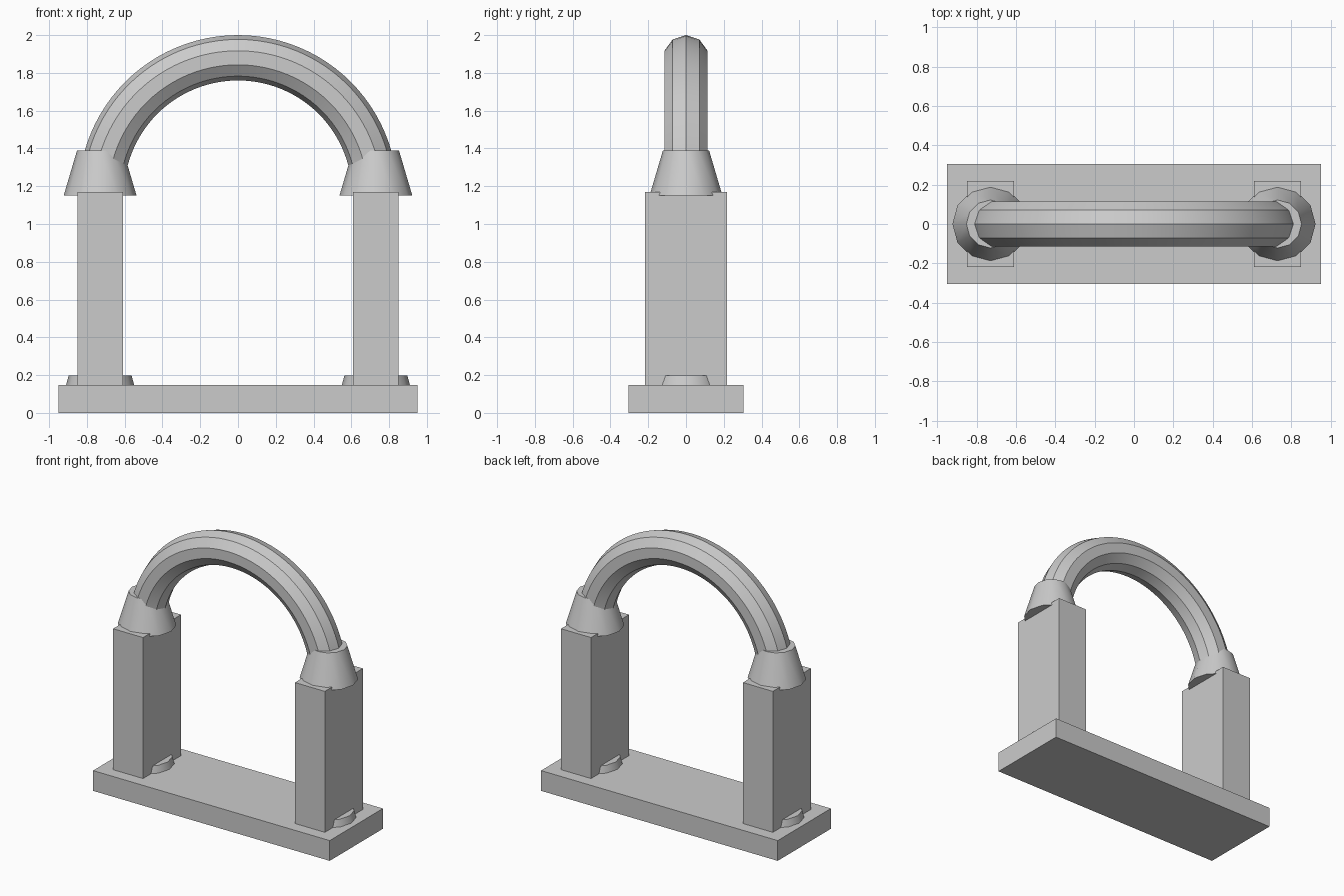
import bpy, bmesh, math
from mathutils import Matrix, Vector

cube = bpy.data.objects.get("Cube")
if cube:
    bpy.data.objects.remove(cube, do_unlink=True)

GREY = (0.6, 0.6, 0.6, 1.0)
stone = bpy.data.materials.new("grey_stone")
stone.use_nodes = True
stone.diffuse_color = GREY
stone.node_tree.nodes["Principled BSDF"].inputs["Base Color"].default_value = GREY

COLUMN_X = 0.73


def finish(name, bm, smooth=False):
    bmesh.ops.recalc_face_normals(bm, faces=bm.faces)
    mesh = bpy.data.meshes.new(name)
    bm.to_mesh(mesh)
    bm.free()
    obj = bpy.data.objects.new(name, mesh)
    bpy.context.collection.objects.link(obj)
    mesh.materials.append(stone)
    if smooth:
        bpy.ops.object.select_all(action='DESELECT')
        obj.select_set(True)
        bpy.context.view_layer.objects.active = obj
        bpy.ops.object.shade_smooth_by_angle(angle=math.radians(31))
    return obj


def box(name, x, width, depth, bottom, top):
    bm = bmesh.new()
    place = Matrix.Translation((x, 0, (bottom + top) / 2))
    size = Matrix.Diagonal((width, depth, top - bottom, 1))
    bmesh.ops.create_cube(bm, size=1, matrix=place @ size)
    finish(name, bm)


def collar(name, x, r_bottom, r_top, bottom, top):
    # Twelve-sided frustum with a corner facing +x
    bm = bmesh.new()
    place = Matrix.Translation((x, 0, (bottom + top) / 2))
    turn = Matrix.Rotation(math.pi / 2, 4, 'Z')
    bmesh.ops.create_cone(bm, cap_ends=True, segments=12, radius1=r_bottom,
                          radius2=r_top, depth=top - bottom, matrix=place @ turn)
    finish(name, bm, smooth=True)


def arch(name, radius, tube, height):
    # Ten-sided tube section swept through a half circle
    bm = bmesh.new()
    ring = []
    for i in range(10):
        a = math.tau * i / 10
        ring.append(bm.verts.new((radius + tube * math.cos(a), tube * math.sin(a), height)))
    start = bm.faces.new(ring)
    bmesh.ops.spin(bm, geom=[start] + list(start.edges) + ring,
                   cent=Vector((0, 0, height)), axis=Vector((0, -1, 0)),
                   angle=math.pi, steps=48, use_duplicate=False)
    # Close the starting end if the sweep consumed it
    rim = [e for e in bm.edges if e.is_boundary]
    if rim:
        bmesh.ops.holes_fill(bm, edges=rim, sides=0)
    finish(name, bm, smooth=True)


# Ground slab
box("base_slab", 0, 1.9, 0.61, 0, 0.147)

# Matching columns, each with a foot ring and a flared cap
for side, s in (("left", 1), ("right", -1)):
    x = s * COLUMN_X
    box(side + "_column", x, 0.24, 0.436, 0.14, 1.17)
    collar(side + "_foot_ring", x, 0.182, 0.167, 0.14, 0.197)
    collar(side + "_cap", x, 0.193, 0.122, 1.15, 1.39)

# Rounded arch joining the caps
arch("arch", 0.724, 0.12, 1.156)
